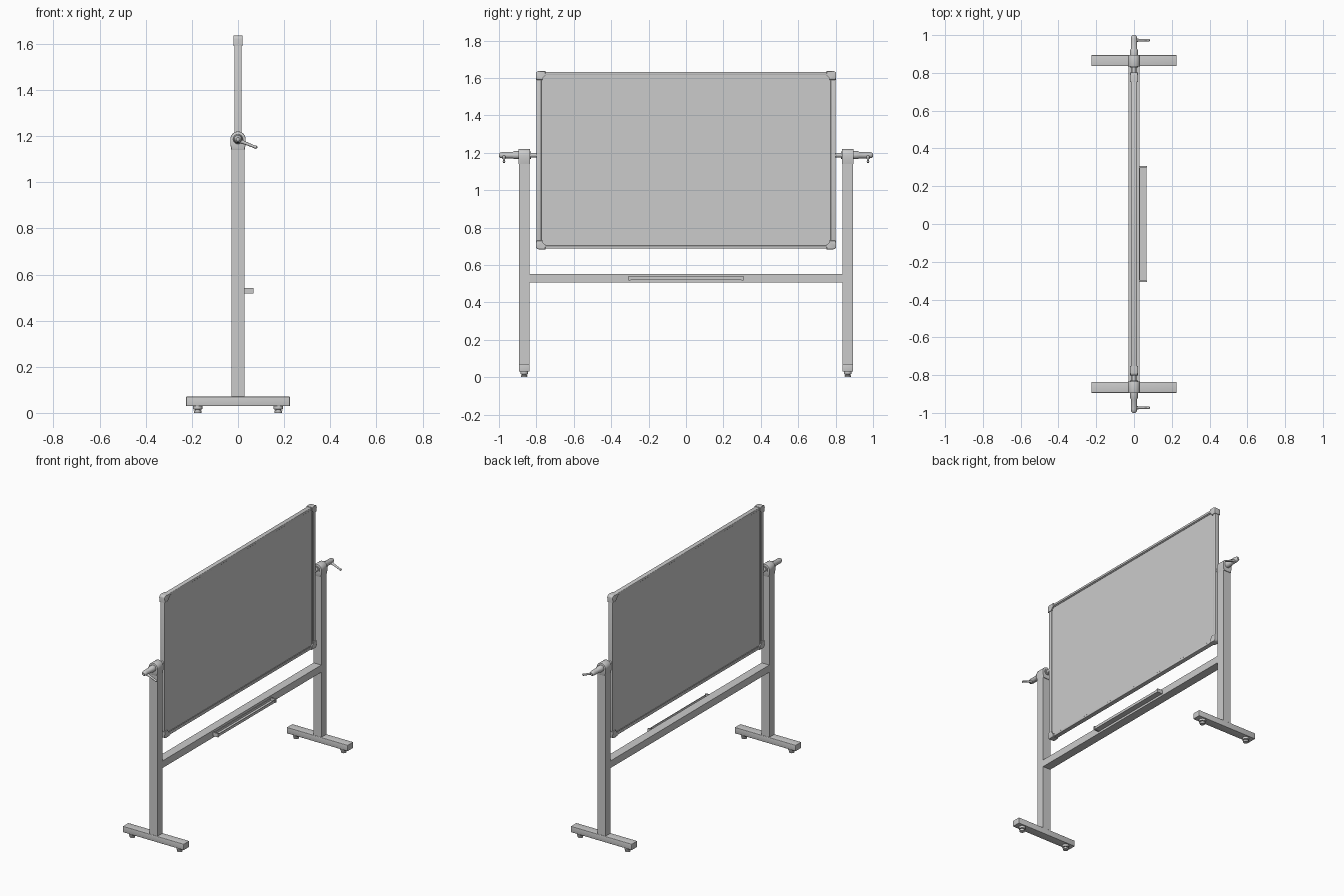
import bpy, bmesh, math
from mathutils import Vector, Matrix

cube = bpy.data.objects.get("Cube")
if cube:
    bpy.data.objects.remove(cube)

grey = bpy.data.materials.new("light_grey")
grey.use_nodes = True
grey.diffuse_color = (0.6, 0.6, 0.6, 1)
grey.node_tree.nodes["Principled BSDF"].inputs["Base Color"].default_value = (0.6, 0.6, 0.6, 1)


def finish(name, bm, smooth=False):
    bmesh.ops.recalc_face_normals(bm, faces=bm.faces)
    mesh = bpy.data.meshes.new(name)
    bm.to_mesh(mesh)
    bm.free()
    mesh.materials.append(grey)
    ob = bpy.data.objects.new(name, mesh)
    bpy.context.collection.objects.link(ob)
    if smooth:
        bpy.ops.object.select_all(action='DESELECT')
        ob.select_set(True)
        bpy.context.view_layer.objects.active = ob
        bpy.ops.object.shade_smooth_by_angle(angle=math.radians(35))
    return ob


def box(name, x, y, z, bevel=0.0):
    """Box from (low, high) ranges, with optionally rounded edges."""
    bm = bmesh.new()
    bmesh.ops.create_cube(bm, size=1)
    for v in bm.verts:
        v.co = [(r[0] + r[1]) / 2 + c * (r[1] - r[0]) for r, c in zip((x, y, z), v.co)]
    if bevel:
        bmesh.ops.bevel(bm, geom=bm.edges[:], offset=bevel, segments=3, affect='EDGES', profile=0.5)
    return finish(name, bm, bevel > 0)


def prism(name, points, place, low, high, bevel=0.0):
    """Extrude an outline; place(u, v, depth) gives the position."""
    bm = bmesh.new()
    ends = [[bm.verts.new(place(u, v, d)) for u, v in points] for d in (low, high)]
    caps = [bm.faces.new(e) for e in ends]
    n = len(points)
    for i in range(n):
        j = (i + 1) % n
        bm.faces.new((ends[0][i], ends[0][j], ends[1][j], ends[1][i]))
    if bevel:
        rim = {e for f in caps for e in f.edges}
        bmesh.ops.bevel(bm, geom=list(rim), offset=bevel, segments=2, affect='EDGES', profile=0.5)
    return finish(name, bm, True)


def lathe(name, profile, origin, axis, sides=24):
    """Turn (radius, distance) pairs about an axis."""
    bm = bmesh.new()
    rot = Vector(axis).to_track_quat('Z', 'Y')
    rings = []
    for r, d in profile:
        ring = []
        for i in range(sides):
            a = math.tau * i / sides
            ring.append(bm.verts.new(Vector(origin) + rot @ Vector((r * math.cos(a), r * math.sin(a), d))))
        rings.append(ring)
    for a, b in zip(rings, rings[1:]):
        for i in range(sides):
            j = (i + 1) % sides
            bm.faces.new((a[i], a[j], b[j], b[i]))
    bm.faces.new(rings[0])
    bm.faces.new(rings[-1])
    return finish(name, bm, True)


def arc(cu, cv, r, start, end, n=8):
    return [(cu + r * math.cos(math.radians(start + (end - start) * i / n)),
             cv + r * math.sin(math.radians(start + (end - start) * i / n))) for i in range(n + 1)]


HALF, LOW, HIGH = 0.80, 0.687, 1.633      # board outline
PIVOT = 1.187                             # pivot height

# Writing panel with the frame around it
box("writing_panel", (-0.009, 0.009), (-0.78, 0.78), (LOW + 0.01, HIGH - 0.01))
for z, s, label in ((LOW, 1, "bottom"), (HIGH, -1, "top")):
    box(label + "_frame", (-0.016, 0.016), (-0.77, 0.77), sorted((z, z + s * 0.016)), 0.004)
    box(label + "_frame_lip", (-0.012, 0.012), (-0.77, 0.77), sorted((z + s * 0.01, z + s * 0.022)))

# L-shaped corner cap outline, measured inward from the corner
cap = arc(0.015, 0.015, 0.015, 180, 270) + [(0.052, 0), (0.052, 0.023)]
cap += arc(0.052, 0.04, 0.017, 270, 180) + [(0.035, 0.046), (0, 0.046)]

for s, side in ((1, "left"), (-1, "right")):
    def ys(a, b):
        return sorted((s * a, s * b))

    # Side frame and corner caps
    box(side + "_frame", (-0.016, 0.016), ys(0.773, HALF), (LOW + 0.03, HIGH - 0.03), 0.004)
    box(side + "_frame_lip", (-0.012, 0.012), ys(0.765, 0.78), (LOW + 0.03, HIGH - 0.03))
    for z, t, label in ((LOW, 1, "bottom"), (HIGH, -1, "top")):
        prism(f"{side}_{label}_corner_cap", cap,
              lambda u, v, d: (d, s * (HALF + 0.003 - u), z + t * (v - 0.003)), -0.02, 0.02, 0.003)

    # Upright post with its rounded head
    box(side + "_post", (-0.029, 0.029), ys(0.838, 0.892), (0.06, 1.16))
    head = arc(0, PIVOT, 0.033, 0, 180, 16) + [(-0.033, 1.165), (-0.029, 1.14), (0.029, 1.14), (0.033, 1.165)]
    prism(side + "_post_head", head, lambda u, v, d: (u, s * d, v), 0.834, 0.896, 0.002)

    # Pivot pin and clamp knob
    lathe(side + "_pivot_pin", [(0.012, 0), (0.012, 0.05)], (0, s * 0.79, PIVOT), (0, s, 0))
    lathe(side + "_pivot_washer", [(0.02, 0), (0.02, 0.008)], (0, s * 0.828, PIVOT), (0, s, 0))
    lathe(side + "_clamp_knob",
          [(0.021, 0), (0.021, 0.025), (0.017, 0.032), (0.017, 0.085), (0.014, 0.099), (0.008, 0.105)],
          (0, s * 0.895, PIVOT), (0, s, 0))

    # Clamp lever, sloping down toward the tray side
    lathe(side + "_clamp_lever", [(0.011, 0), (0.007, 0.03), (0.006, 0.07), (0.007, 0.085), (0.003, 0.09)],
          (0, s * 0.973, PIVOT - 0.005), (0.92, 0, -0.36), 12)

    # Floor beam and levelling feet
    box(side + "_floor_beam", (-0.225, 0.225), ys(0.836, 0.894), (0.03, 0.07), 0.002)
    for x, label in ((-0.175, "front"), (0.175, "back")):
        lathe(f"{side}_{label}_levelling_foot",
              [(0.016, 0), (0.017, 0.01), (0.012, 0.011), (0.012, 0.015), (0.021, 0.016), (0.021, 0.032)],
              (x, s * 0.865, 0), (0, 0, 1))

    # Tray end plate
    box(side + "_tray_end", (0.028, 0.068), ys(0.297, 0.307), (0.517, 0.542))

# Cross beam between the posts
box("cross_beam", (-0.029, 0.029), (-0.84, 0.84), (0.505, 0.553))

# Pen tray: shallow channel with a raised outer lip
tray = [(0.028, 0.519), (0.066, 0.519), (0.066, 0.537), (0.063, 0.537), (0.063, 0.523),
        (0.032, 0.523), (0.032, 0.537), (0.028, 0.537)]
prism("pen_tray", tray, lambda u, v, d: (u, d, v), -0.3, 0.3)
